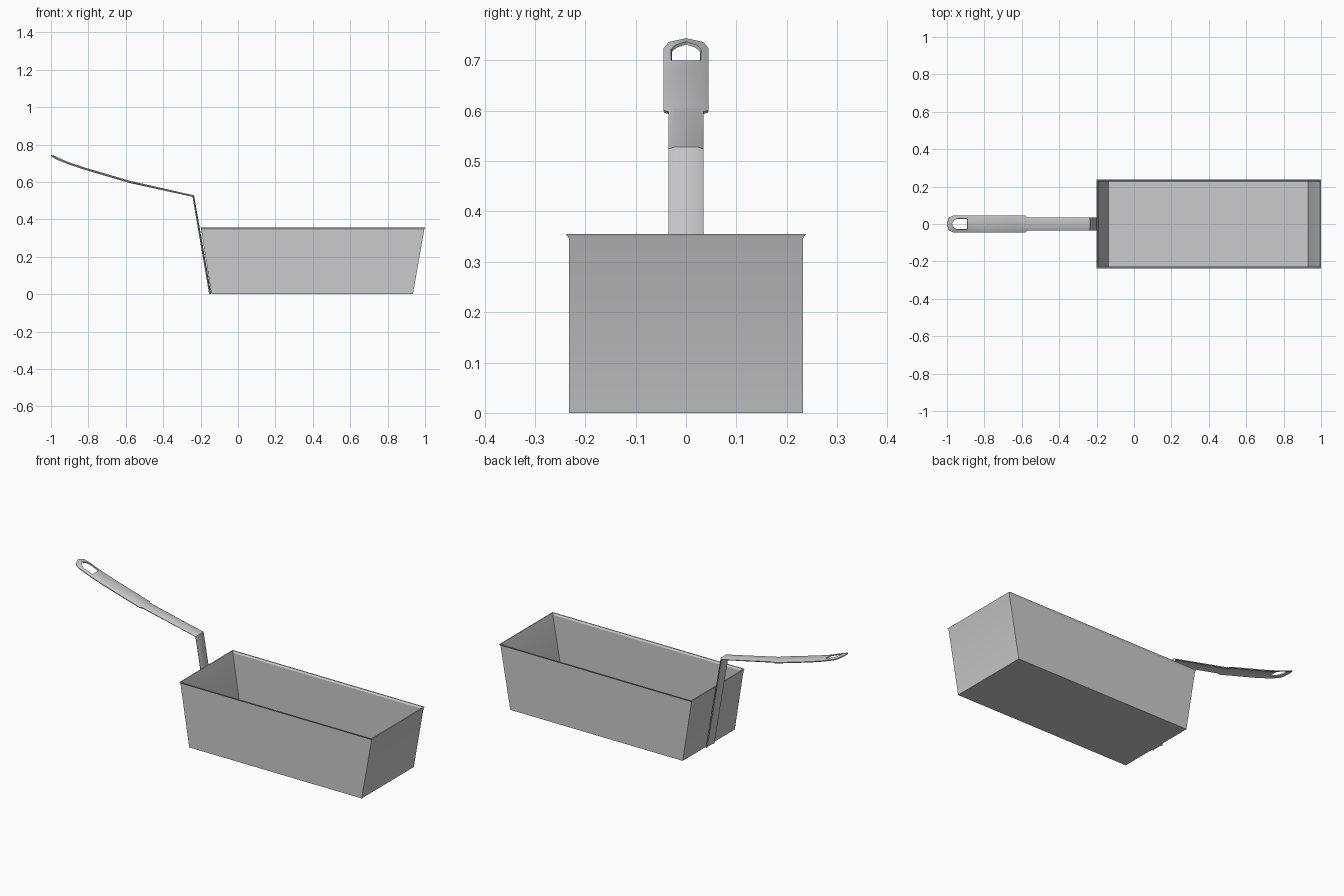
import bpy, bmesh
from mathutils import Vector

if "Cube" in bpy.data.objects:
    bpy.data.objects.remove(bpy.data.objects["Cube"])


def finish(bm, name):
    mesh = bpy.data.meshes.new(name)
    bm.to_mesh(mesh)
    bm.free()
    ob = bpy.data.objects.new(name, mesh)
    bpy.context.collection.objects.link(ob)
    bpy.ops.object.select_all(action='DESELECT')
    ob.select_set(True)
    bpy.context.view_layer.objects.active = ob
    return ob


# Basket: rectangular rings lofted up the outside, over the rim, down the inside
rings = [  # x min, x max, half depth, z
    (-0.142, 0.935, 0.232, 0.0),
    (-0.197, 0.996, 0.232, 0.346),
    (-0.200, 1.000, 0.238, 0.355),
    (-0.194, 0.994, 0.232, 0.355),
    (-0.191, 0.990, 0.226, 0.346),
    (-0.137, 0.930, 0.226, 0.006),
]
bm = bmesh.new()
loops = [[bm.verts.new(p) for p in ((a, -d, z), (b, -d, z), (b, d, z), (a, d, z))]
         for a, b, d, z in rings]
for lo, hi in zip(loops, loops[1:]):
    for i in range(4):
        j = (i + 1) % 4
        bm.faces.new((lo[i], lo[j], hi[j], hi[i]))
bm.faces.new(loops[0][::-1])
bm.faces.new(loops[-1])
bmesh.ops.recalc_face_normals(bm, faces=bm.faces)
finish(bm, "basket")
bpy.ops.object.shade_smooth_by_angle(angle=0.5)

# Handle: bent channel strip with a wider grip (x, z, half width)
path = [(-0.143, 0.001, 0.035), (-0.235, 0.528, 0.035), (-0.57, 0.604, 0.035),
        (-0.58, 0.6065, 0.045), (-0.80, 0.671, 0.045), (-0.89, 0.700, 0.045)]
DROP = 0.006
bm = bmesh.new()
pts = [Vector((x, 0, z)) for x, z, w in path]
rows = []
for i, p in enumerate(pts):
    ds = [(b - a).normalized() for a, b in zip(pts[max(i - 1, 0):], pts[max(i - 1, 0) + 1:i + 2])]
    d = sum(ds, Vector()).normalized()
    n = Vector((d.z, 0, -d.x))
    if i == 0:
        n = Vector((1, 0, 0))
    if i == len(pts) - 1:
        n = Vector((0, 0, 1))
    w = path[i][2]
    rows.append([bm.verts.new(p + Vector((0, y * w, 0)) - n * drop)
                 for y, drop in ((-1, DROP), (-0.65, 0), (0.65, 0), (1, DROP))])
for a, b in zip(rows, rows[1:]):
    for k in range(3):
        bm.faces.new((a[k], a[k + 1], b[k + 1], b[k]))

# Hanging loop at the grip end: ring between outer and hole outlines, mirrored in y
outer = [(-0.89, 0.045, 0.700), (-0.965, 0.045, 0.729), (-0.988, 0.035, 0.742), (-1.0, 0, 0.750)]
inner = [(-0.89, 0.65 * 0.045, 0.700), (-0.945, 0.03, 0.722), (-0.962, 0.02, 0.731), (-0.974, 0, 0.737)]
for s in (-1, 1):
    o = [bm.verts.new((x, s * y, z - DROP)) for x, y, z in outer]
    h = [bm.verts.new((x, s * y, z)) for x, y, z in inner]
    for k in range(3):
        bm.faces.new((o[k], o[k + 1], h[k + 1], h[k]))
bmesh.ops.remove_doubles(bm, verts=bm.verts, dist=0.0005)
bmesh.ops.recalc_face_normals(bm, faces=bm.faces)
if sum(f.normal.z for f in bm.faces) < 0:
    bmesh.ops.reverse_faces(bm, faces=bm.faces)
handle = finish(bm, "handle")
sol = handle.modifiers.new("sheet", 'SOLIDIFY')
sol.thickness = 0.006
sol.offset = -1
bpy.ops.object.modifier_apply(modifier="sheet")
bpy.ops.object.shade_smooth_by_angle(angle=0.7)
